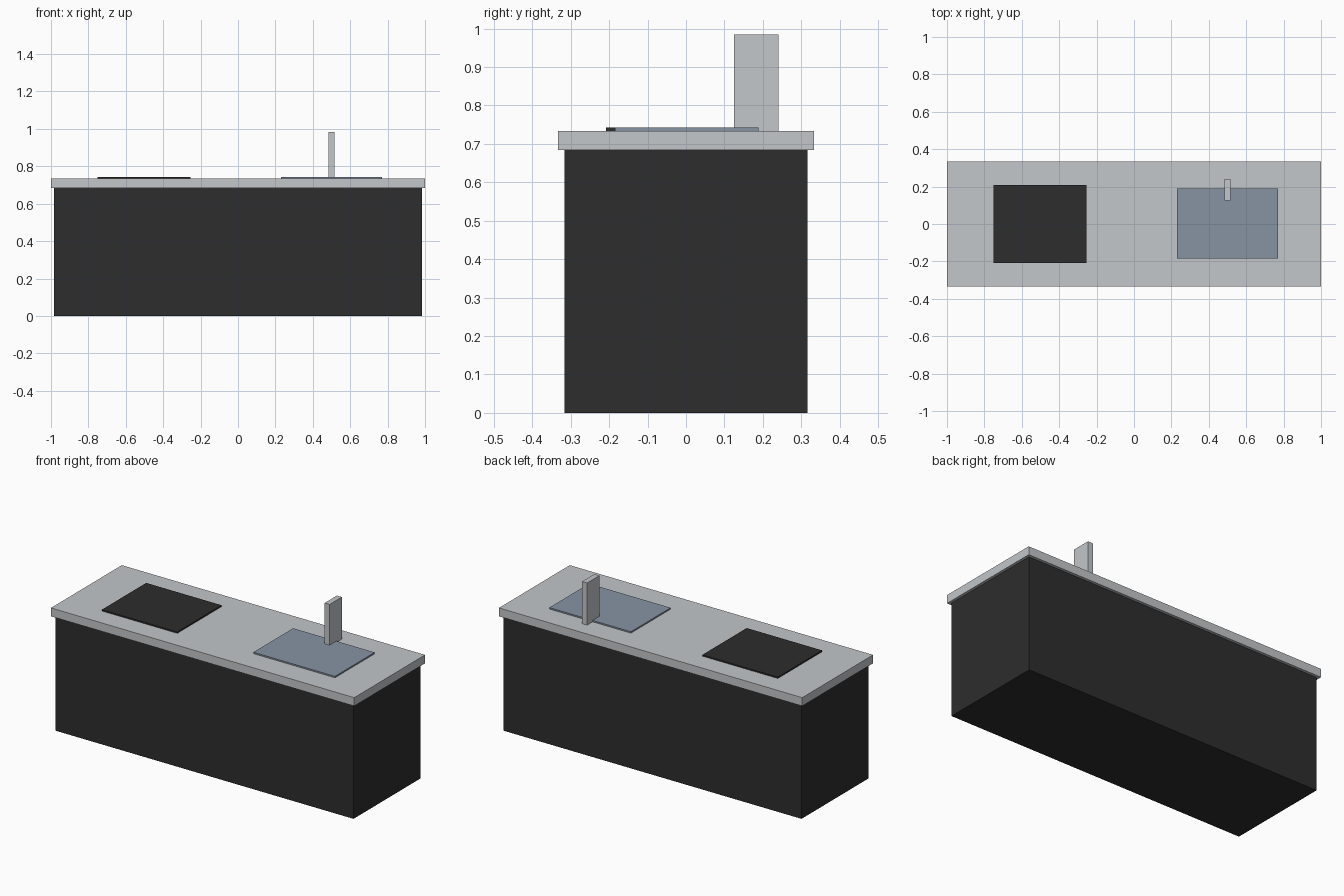
import bpy
import bmesh
from mathutils import Vector

if "Cube" in bpy.data.objects:
    bpy.data.objects.remove(bpy.data.objects["Cube"])


def material(name, rgb):
    """Flat colour given as 0-255 sRGB, stored as linear."""
    def lin(c):
        c /= 255
        return c / 12.92 if c <= 0.04045 else ((c + 0.055) / 1.055) ** 2.4
    mat = bpy.data.materials.new(name)
    mat.diffuse_color = (*[lin(c) for c in rgb], 1)
    mat.use_nodes = True
    mat.node_tree.nodes["Principled BSDF"].inputs["Base Color"].default_value = mat.diffuse_color
    return mat


def box(name, centre, size, base, mat):
    """Box with footprint size (x, y), height z, resting on z = base."""
    bm = bmesh.new()
    bmesh.ops.create_cube(bm, size=1)
    bmesh.ops.scale(bm, vec=Vector(size), verts=bm.verts)
    bmesh.ops.translate(bm, vec=(0, 0, size[2] / 2), verts=bm.verts)
    mesh = bpy.data.meshes.new(name)
    bm.to_mesh(mesh)
    bm.free()
    mesh.materials.append(mat)
    obj = bpy.data.objects.new(name, mesh)
    obj.location = (centre[0], centre[1], base)
    bpy.context.collection.objects.link(obj)
    return obj


black = material("black", (45, 45, 45))
light_grey = material("light grey", (195, 199, 202))
blue_grey = material("blue grey", (135, 147, 163))

BODY_H = 0.6835
TOP = BODY_H + 0.05

# Cabinet and overhanging worktop
box("cabinet", (0, 0), (1.967, 0.633, BODY_H), 0, black)
box("worktop", (0, 0), (2.0, 0.667, 0.05), BODY_H, light_grey)

# Thin plates on the worktop
box("cooktop", (-0.503, 0), (0.497, 0.417, 0.0085), TOP, black)
box("sink", (0.5, 0.002), (0.538, 0.374, 0.0085), TOP, blue_grey)

# Upright tap behind the sink
box("tap", (0.5, 0.183), (0.033, 0.115, 0.251), TOP, light_grey)
